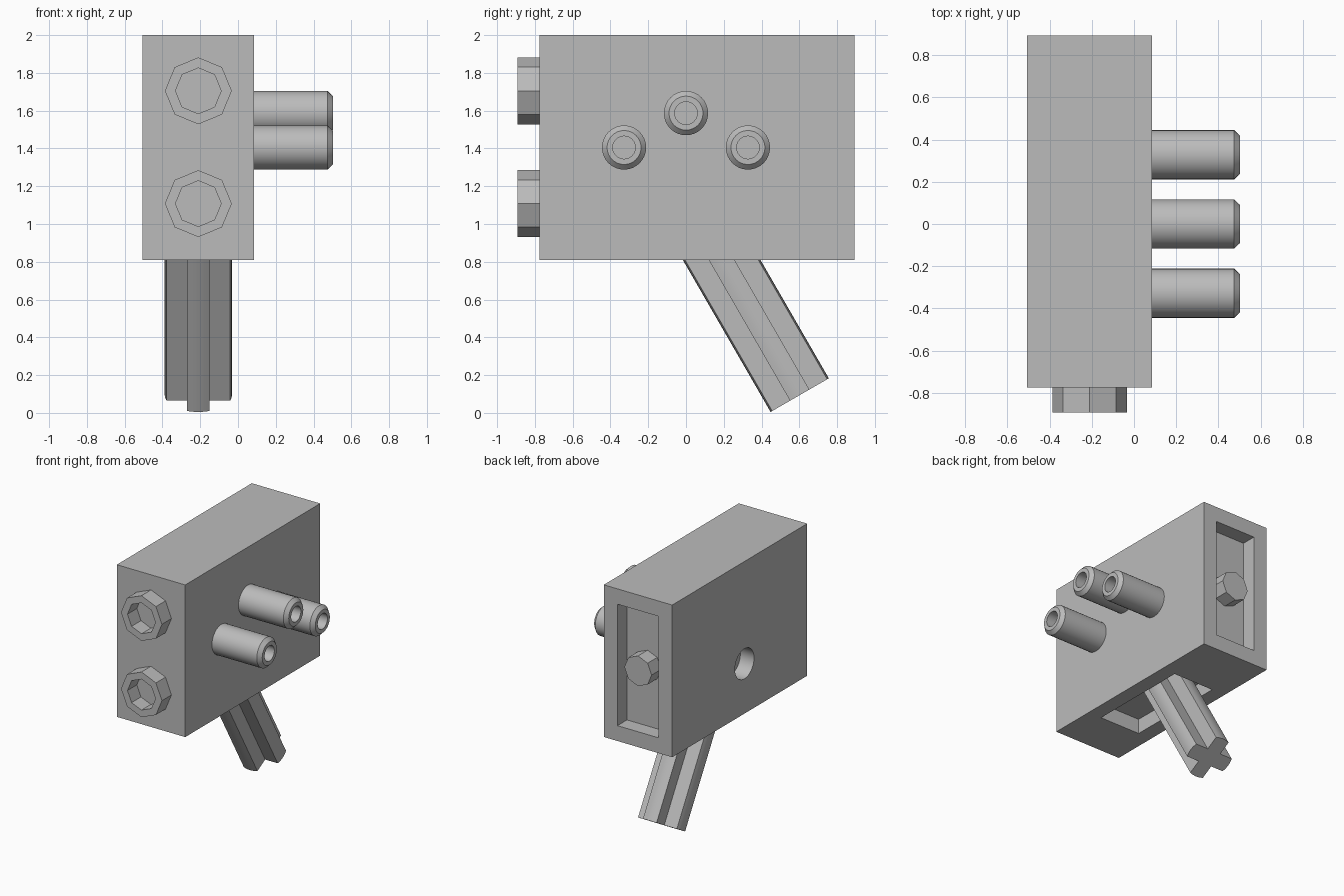
import bpy, bmesh
from math import sin, cos, pi, radians, asin
from mathutils import Vector, Matrix

cube = bpy.data.objects.get("Cube")
if cube:
    bpy.data.objects.remove(cube, do_unlink=True)

grey = bpy.data.materials.new("light_grey")
grey.use_nodes = True
COLOUR = (0.5, 0.5, 0.5, 1)
grey.diffuse_color = COLOUR
grey.node_tree.nodes["Principled BSDF"].inputs["Base Color"].default_value = COLOUR

STUD = 0.118                      # depth shared by studs, recesses and holes
MID_X, MID_Z = -0.21, 1.405
LEFT, RIGHT = 0.086, -0.506
FRONT, BACK = -0.775, 0.893
BOTTOM, TOP = 0.81, 2.0


def finish(name, bm, matrix=None, smooth=False):
    if matrix:
        bm.transform(matrix)
    bmesh.ops.recalc_face_normals(bm, faces=bm.faces[:])
    mesh = bpy.data.meshes.new(name)
    bm.to_mesh(mesh)
    bm.free()
    mesh.materials.append(grey)
    ob = bpy.data.objects.new(name, mesh)
    bpy.context.collection.objects.link(ob)
    if smooth:
        bpy.ops.object.select_all(action='DESELECT')
        ob.select_set(True)
        bpy.context.view_layer.objects.active = ob
        bpy.ops.object.shade_smooth_by_angle(angle=radians(30))
    return ob


def box(name, x, y, z):
    bm = bmesh.new()
    bmesh.ops.create_cube(bm, size=1)
    size = Vector((x[1] - x[0], y[1] - y[0], z[1] - z[0]))
    centre = Vector((sum(x), sum(y), sum(z))) / 2
    return finish(name, bm, Matrix.Translation(centre) @ Matrix.Diagonal(size).to_4x4())


def skin(name, loops, matrix, smooth=False):
    """Bridge equal-length point loops and cap both ends."""
    bm = bmesh.new()
    rings = [[bm.verts.new(p) for p in loop] for loop in loops]
    n = len(rings[0])
    for a, b in zip(rings, rings[1:]):
        for i in range(n):
            j = (i + 1) % n
            bm.faces.new((a[i], a[j], b[j], b[i]))
    bm.faces.new(rings[0])
    bm.faces.new(rings[-1])
    return finish(name, bm, matrix, smooth)


def turned(name, profile, sides, start, direction, smooth=False):
    """Revolve (radius, height) pairs around a direction."""
    turn = Vector(direction).to_track_quat('Z', 'Y').to_matrix().to_4x4()
    loops = [[(r * cos(2 * pi * i / sides), r * sin(2 * pi * i / sides), h)
              for i in range(sides)] for r, h in profile]
    return skin(name, loops, Matrix.Translation(start) @ turn, smooth)


# Body with recesses in the back and underside and a round pivot hole
body = box("body", (RIGHT, LEFT), (FRONT, BACK), (BOTTOM, TOP))
slot_x = (MID_X - 0.178, MID_X + 0.178)
cutters = [
    box("back_cutter", slot_x, (BACK - STUD, BACK + 0.1), (0.93, 1.88)),
    box("underside_cutter", slot_x, (-0.41, 0.42), (BOTTOM - 0.1, BOTTOM + STUD)),
    turned("pivot_cutter", [(STUD, 0), (STUD, 0.3)], 32, (RIGHT + STUD, 0, 1.2), (-1, 0, 0)),
]
for cutter in cutters:
    cutter.hide_render = True
    mod = body.modifiers.new(cutter.name, 'BOOLEAN')
    mod.operation, mod.solver, mod.object = 'DIFFERENCE', 'EXACT', cutter
    bpy.context.view_layer.objects.active = body
    bpy.ops.object.modifier_apply(modifier=mod.name)
    bpy.data.objects.remove(cutter, do_unlink=True)
bpy.ops.object.select_all(action='DESELECT')
body.select_set(True)
bpy.context.view_layer.objects.active = body
bpy.ops.object.shade_smooth_by_angle(angle=radians(30))

# Hollow octagonal studs on the front
for label, z in (("upper", 1.705), ("lower", 1.108)):
    turned(label + "_front_stud",
           [(0.177, -0.01), (0.177, STUD), (0.121, STUD), (0.121, 0.002)],
           8, (MID_X, FRONT, z), (0, -1, 0))

# Octagonal knob inside the back recess
turned("back_knob", [(STUD, -0.01), (STUD, STUD)], 8, (MID_X, BACK - STUD, MID_Z), (0, 1, 0))

# Three hollow round pegs on the left side
reach = 0.502 - LEFT
for label, y, z in (("front", -0.328, MID_Z), ("middle", 0, 1.587), ("rear", 0.328, MID_Z)):
    turned(label + "_peg",
           [(0.117, -0.01), (0.117, reach - 0.028), (0.09, reach),
            (0.06, reach), (0.06, reach - STUD)],
           32, (LEFT, y, z), (1, 0, 0), smooth=True)

# Slanted cross-shaped axle, its four arms ending in arcs
R, HALF = 0.178, 0.059
spread = asin(HALF / R)
section = []
for arm in range(4):
    base = arm * pi / 2
    for k in range(-2, 3):
        a = base + spread * k / 2
        section.append((R * cos(a), R * sin(a)))
    inner = base + pi / 4
    section.append((HALF * 2 ** 0.5 * cos(inner), HALF * 2 ** 0.5 * sin(inner)))
place = Matrix.Translation((MID_X, 0.602, 0.094)) @ Matrix.Rotation(radians(30), 4, 'X')
skin("cross_axle", [[(x, y, h) for x, y in section] for h in (0, 1.15)], place, smooth=True)
